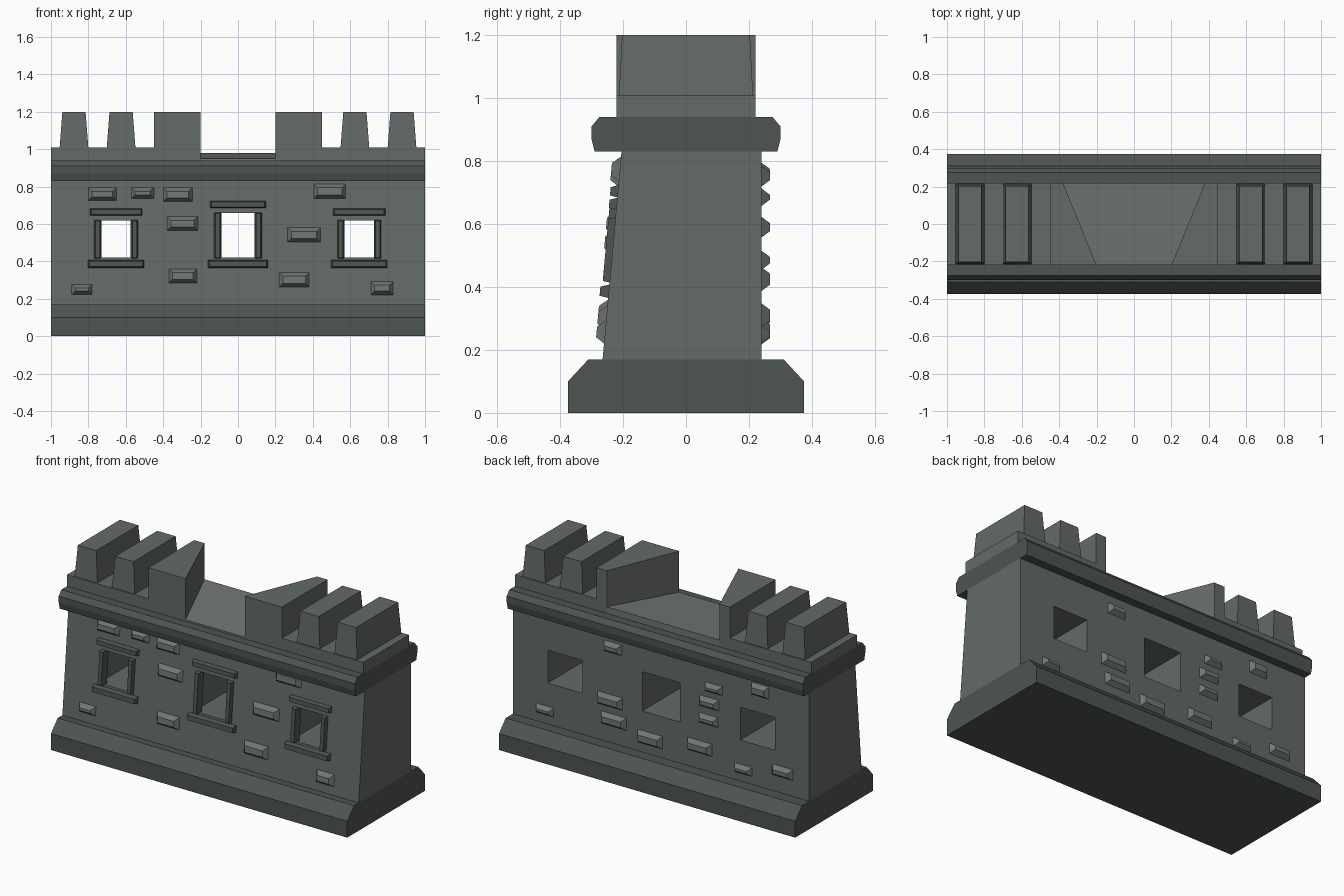
import bpy, bmesh

if "Cube" in bpy.data.objects:
    bpy.data.objects.remove(bpy.data.objects["Cube"])


def material(name, r, g, b):
    m = bpy.data.materials.new(name)
    m.diffuse_color = (r, g, b, 1)
    m.use_nodes = True
    m.node_tree.nodes["Principled BSDF"].inputs["Base Color"].default_value = m.diffuse_color
    return m


STONE = material("stone", 0.125, 0.145, 0.137)
DARK = material("dark_stone", 0.075, 0.09, 0.083)
LIGHT = material("light_stone", 0.16, 0.18, 0.172)


def loft(name, a, b, mat=STONE):
    """Closed flat-faced solid between two loops of equal length."""
    bm = bmesh.new()
    va = [bm.verts.new(p) for p in a]
    vb = [bm.verts.new(p) for p in b]
    n = len(a)
    bm.faces.new(va)
    bm.faces.new(vb)
    for i in range(n):
        j = (i + 1) % n
        bm.faces.new((va[i], va[j], vb[j], vb[i]))
    bmesh.ops.recalc_face_normals(bm, faces=bm.faces)
    me = bpy.data.meshes.new(name)
    bm.to_mesh(me)
    bm.free()
    me.materials.append(mat)
    ob = bpy.data.objects.new(name, me)
    bpy.context.collection.objects.link(ob)
    return ob


def extrude_x(name, profile, x0=-1, x1=1, mat=STONE):
    return loft(name, [(x0, y, z) for y, z in profile],
                [(x1, y, z) for y, z in profile], mat)


def rect(x0, x1, y0, y1, z):
    return [(x0, y0, z), (x1, y0, z), (x1, y1, z), (x0, y1, z)]


def wall_y(z, side):
    return 0.24 if side > 0 else -0.265 + (z - 0.17) * 0.06 / 0.66


def wall_block(name, x0, x1, z0, z1, side, depth, inset, mat, sink=0.01):
    """Chamfered block lying on the front (-1) or back (+1) wall face."""
    def loop(d, i):
        return [(x, wall_y(z, side) + side * d, z) for x, z in
                ((x0 + i, z0 + i), (x1 - i, z0 + i), (x1 - i, z1 - i), (x0 + i, z1 - i))]
    # outer loop starts at the wall, or sunk into it
    return loft(name, loop(-sink, 0), loop(depth, inset), mat)


# Plinth, battered wall and cornice
extrude_x("plinth", [(-.375, 0), (.375, 0), (.375, .10), (.31, .17), (-.31, .17), (-.375, .10)], mat=DARK)
wall = extrude_x("wall", [(-.265, .17), (.24, .17), (.24, .83), (-.205, .83)])
extrude_x("cornice", [(-.29, .83), (.29, .83), (.30, .87), (.30, .91), (.275, .94),
                      (-.275, .94), (-.30, .91), (-.30, .87)], mat=DARK)

# Window openings and their frames: centre, half opening, top
for label, cx, hw, top in (("left", -.652, .117, .62), ("middle", 0, .127, .66), ("right", .648, .117, .62)):
    cutter = loft("window_cutter", rect(cx - hw, cx + hw, -.5, .5, .42), rect(cx - hw, cx + hw, -.5, .5, top))
    mod = wall.modifiers.new("window", 'BOOLEAN')
    mod.object = cutter
    mod.operation = 'DIFFERENCE'
    mod.solver = 'EXACT'
    bpy.context.view_layer.objects.active = wall
    bpy.ops.object.modifier_apply(modifier=mod.name)
    bpy.data.objects.remove(cutter)
    for s in (-1, 1):
        xa, xb = sorted((cx + s * (hw - .039), cx + s * (hw + .003)))
        wall_block(label + "_window_post", xa, xb, .41, top + .005, -1, .022, .009, DARK, .02)
    wall_block(label + "_window_lintel", cx - hw - .025, cx + hw + .025, top + .022, top + .066, -1, .024, .009, DARK)
    wall_block(label + "_window_sill", cx - hw - .035, cx + hw + .035, .363, .41, -1, .028, .009, DARK)

# Raised bricks: centre x, centre z, width, height
front = [(-.725, .76, .15, .07), (-.51, .765, .12, .06), (-.322, .757, .155, .075),
         (.49, .775, .17, .078), (-.297, .602, .165, .075), (.353, .542, .175, .077),
         (-.295, .322, .15, .075), (.30, .302, .16, .078), (-.835, .25, .11, .055), (.77, .257, .12, .073)]
back = [(.325, .752, .12, .065), (.345, .425, .17, .075), (.32, .31, .17, .075),
        (.785, .25, .12, .055), (.075, .262, .17, .078), (-.355, .685, .12, .055),
        (-.325, .59, .13, .065), (-.32, .485, .13, .06), (-.26, .305, .165, .075),
        (-.67, .757, .12, .075), (-.555, .245, .12, .055), (-.82, .30, .14, .065)]
for label, side, bricks in (("front", -1, front), ("back", 1, back)):
    for x, z, w, h in bricks:
        wall_block(label + "_brick", x - w / 2, x + w / 2, z - h / 2, z + h / 2, side, .027, .02, LIGHT, 0)

# Parapet with tapered merlons and a splayed centre embrasure
for s in (-1, 1):
    xa, xb = sorted((s * .45, s * 1))
    extrude_x("parapet", [(-.22, .94), (.22, .94), (.22, 1.01), (-.22, 1.01)], xa, xb)
    for c in (.625, .877):
        loft("merlon", rect(s * c - .077, s * c + .077, -.213, .213, 1.005),
             rect(s * c - .062, s * c + .062, -.203, .203, 1.2))
    foot = [(s * .45, -.22), (s * .2, -.22), (s * .38, .22), (s * .45, .22)]
    loft("embrasure_side", [(x, y, .94) for x, y in foot], [(x, y, 1.2) for x, y in foot])
foot = [(-.2, -.22, .95), (.2, -.22, .95), (.38, .22, .98), (-.38, .22, .98)]
loft("embrasure_floor", [(x, y, .93) for x, y, z in foot], foot, LIGHT)
